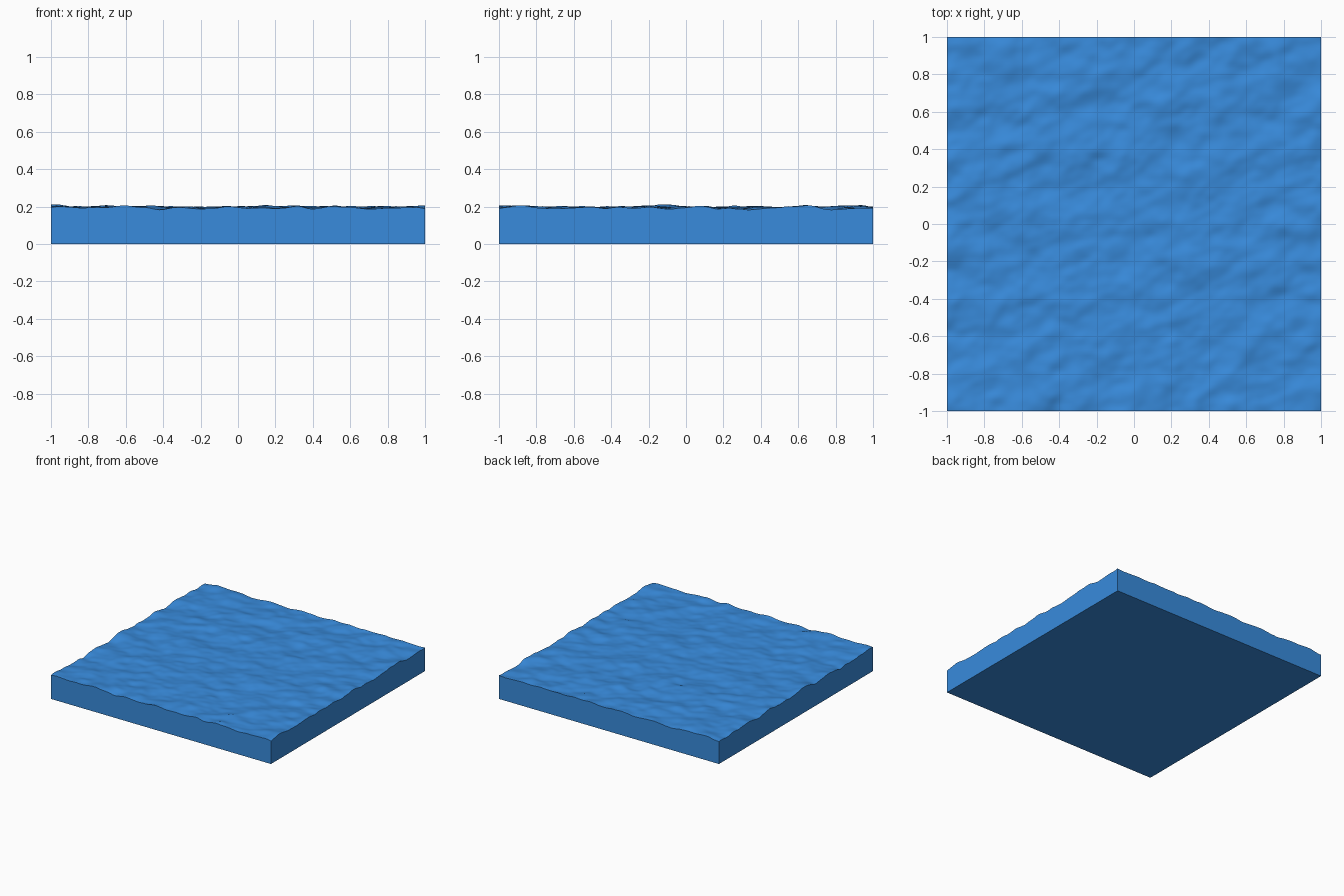
import bpy, bmesh, math
from mathutils import Vector, noise

if "Cube" in bpy.data.objects:
    bpy.data.objects.remove(bpy.data.objects["Cube"])

SEGMENTS = 128
LEVEL = 0.192


def wave_height(x, y):
    # Choppy water: broad swell plus finer ripples, stretched along one diagonal
    u, v = 0.9 * x + 0.35 * y, 0.9 * y - 0.35 * x
    swell = noise.noise(Vector((u * 4.0, v * 5.5, 3.1)))
    chop = noise.noise(Vector((u * 8.0, v * 11.0, 7.7)))
    ripple = noise.noise(Vector((u * 17.0, v * 22.0, 1.3)))
    h = LEVEL + 0.014 * swell + 0.013 * chop + 0.004 * ripple
    return min(max(h, 0.168), 0.212)


# Wavy top surface
bm = bmesh.new()
bmesh.ops.create_grid(bm, x_segments=SEGMENTS, y_segments=SEGMENTS, size=1.0)
for vert in bm.verts:
    vert.co.z = wave_height(vert.co.x, vert.co.y)

# Straight side walls down to the ground
rim = [e for e in bm.edges if e.is_boundary]
skirt = bmesh.ops.extrude_edge_only(bm, edges=rim)["geom"]
for item in skirt:
    if isinstance(item, bmesh.types.BMVert):
        item.co.z = 0.0

# Flat underside
base = [e for e in skirt if isinstance(e, bmesh.types.BMEdge) and e.is_boundary]
bmesh.ops.contextual_create(bm, geom=base)
bmesh.ops.recalc_face_normals(bm, faces=bm.faces[:])

mesh = bpy.data.meshes.new("water_block")
bm.to_mesh(mesh)
bm.free()
water = bpy.data.objects.new("water_block", mesh)
bpy.context.collection.objects.link(water)

# Blue water colour
blue = bpy.data.materials.new("water_blue")
blue.diffuse_color = (0.04, 0.26, 0.72, 1.0)
blue.use_nodes = True
blue.node_tree.nodes["Principled BSDF"].inputs["Base Color"].default_value = blue.diffuse_color
mesh.materials.append(blue)

# Smooth waves, crisp block edges
bpy.context.view_layer.objects.active = water
water.select_set(True)
bpy.ops.object.shade_smooth_by_angle(angle=math.radians(40))
